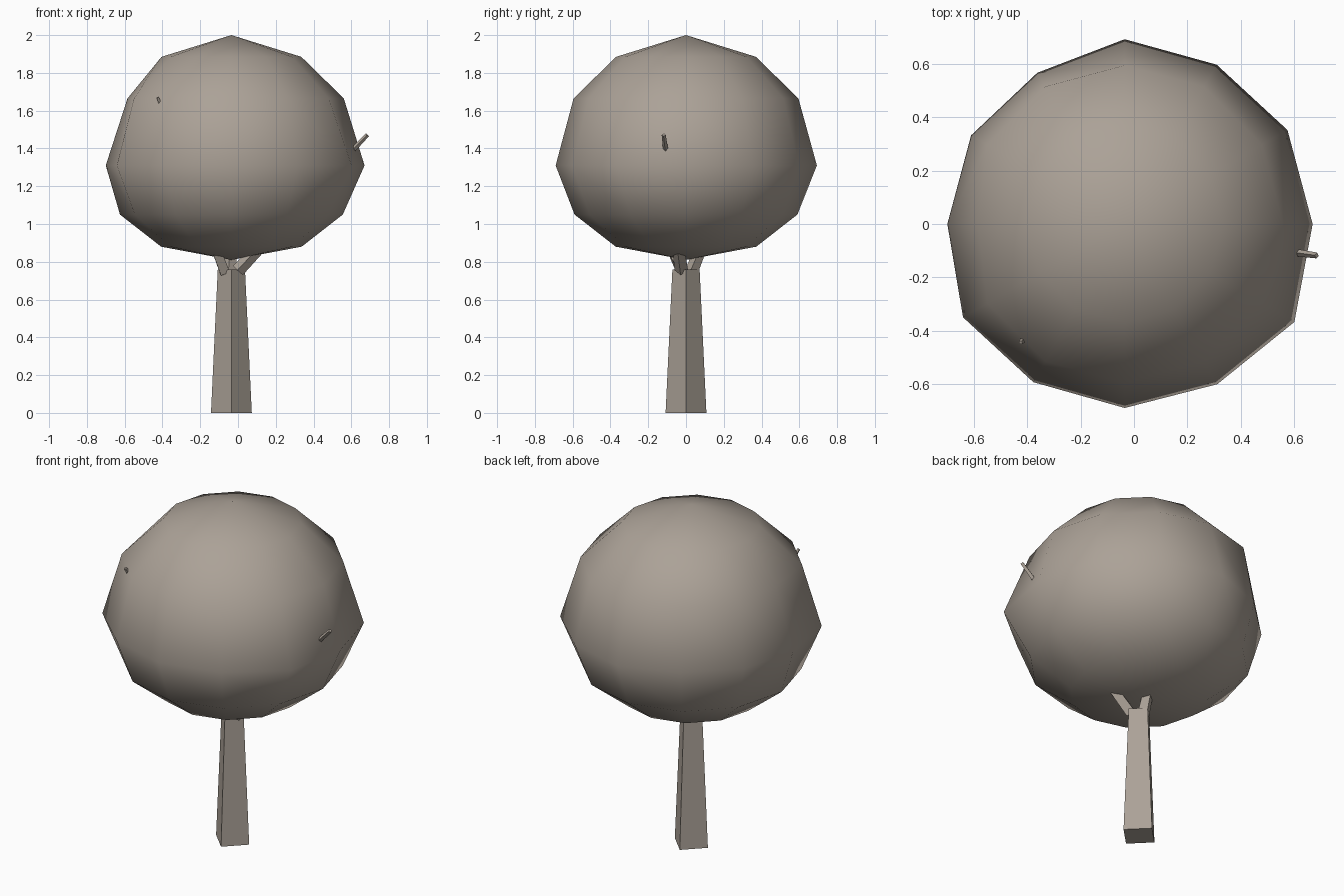
import bpy
import bmesh
from math import atan2, cos, sin, degrees, radians
from mathutils import Vector, Matrix

cube = bpy.data.objects.get("Cube")
if cube:
    bpy.data.objects.remove(cube, do_unlink=True)

CENTRE_X = -0.035

# One flat colour for the whole tree
bark = bpy.data.materials.new("grey_brown")
bark.use_nodes = True
colour = (0.41, 0.36, 0.31, 1)
bark.diffuse_color = colour
bsdf = next(n for n in bark.node_tree.nodes if n.type == "BSDF_PRINCIPLED")
bsdf.inputs["Base Color"].default_value = colour


def add_object(name, bm, smooth=False):
    mesh = bpy.data.meshes.new(name)
    for face in bm.faces:
        face.smooth = smooth
    bm.to_mesh(mesh)
    bm.free()
    mesh.materials.append(bark)
    obj = bpy.data.objects.new(name, mesh)
    bpy.context.collection.objects.link(obj)
    return obj


def tapered_post(name, start, end, r_start, r_end):
    """Four-sided tapered post between two points."""
    start, end = Vector(start), Vector(end)
    axis = end - start
    turn = axis.to_track_quat("Z", "Y").to_matrix().to_4x4()
    if axis.normalized().z > 0.999:
        turn = Matrix.Identity(4)
    bm = bmesh.new()
    bmesh.ops.create_cone(bm, cap_ends=True, segments=4, radius1=r_start,
                          radius2=r_end, depth=axis.length,
                          matrix=Matrix.Translation((start + end) / 2) @ turn)
    add_object(name, bm)


# Trunk and the branches that run up through the canopy
tapered_post("trunk", (CENTRE_X, 0, 0), (CENTRE_X, 0, 0.76), 0.108, 0.072)
tapered_post("left_branch", (0.0, -0.025, 0.755), (0.685, -0.118, 1.472), 0.036, 0.011)
tapered_post("right_branch", (-0.07, -0.02, 0.745), (-0.425, -0.445, 1.67), 0.036, 0.009)
tapered_post("back_branch", (-0.045, 0.025, 0.74), (0.0, 0.3, 1.4), 0.036, 0.01)

# Canopy: a coarse sphere with a low, slightly uneven waist
ring_heights = [0.81, 0.88, 1.05, 1.31, 1.665, 1.885, 2.0]
ring_radii = [0, 0.372, 0.59, 0, 0.595, 0.37, 0]
waist_radii = [0.705, 0.705, 0.69, 0.693, 0.655, 0.665,
               0.665, 0.70, 0.685, 0.69, 0.694, 0.735]
bm = bmesh.new()
bmesh.ops.create_uvsphere(bm, u_segments=12, v_segments=6, radius=1)
for v in bm.verts:
    flat = v.co.xy.length
    ring = round(degrees(atan2(v.co.z, flat)) / 30) + 3
    step = round(degrees(atan2(v.co.y, v.co.x)) / 30) % 12
    radius = waist_radii[step] if ring == 3 else ring_radii[ring]
    if ring == 4 and step == 6:
        radius -= 0.045
    angle = radians(step * 30)
    v.co = (CENTRE_X + radius * cos(angle), radius * sin(angle), ring_heights[ring])
bmesh.ops.recalc_face_normals(bm, faces=bm.faces)
add_object("canopy", bm, smooth=True)
